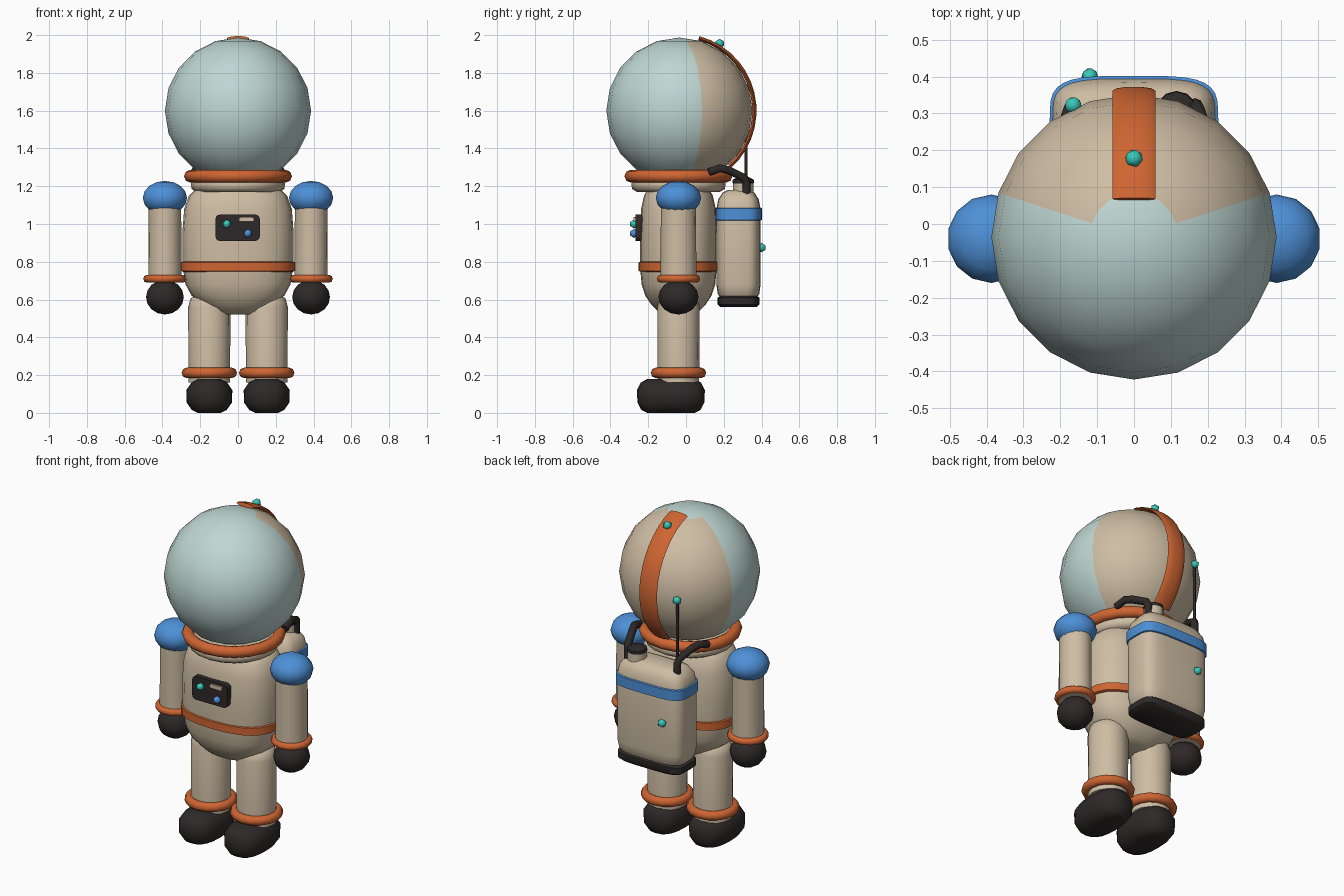
import bpy, bmesh, math
from math import sin, cos, pi, radians
from mathutils import Matrix

if "Cube" in bpy.data.objects:
    bpy.data.objects.remove(bpy.data.objects["Cube"])


def material(name, rgb):
    m = bpy.data.materials.new(name)
    m.diffuse_color = (*rgb, 1)
    m.use_nodes = True
    m.node_tree.nodes["Principled BSDF"].inputs["Base Color"].default_value = m.diffuse_color
    return m


BEIGE = material("beige fabric", (0.62, 0.51, 0.37))
GLASS = material("pale glass", (0.52, 0.68, 0.65))
ORANGE = material("orange trim", (0.62, 0.13, 0.032))
BLUE = material("blue trim", (0.075, 0.28, 0.68))
DARK = material("dark rubber", (0.028, 0.022, 0.022))
TEAL = material("teal light", (0.04, 0.58, 0.48))
CY = -0.04  # body centre in y


def finish(name, bm, *mats):
    bmesh.ops.recalc_face_normals(bm, faces=bm.faces)
    me = bpy.data.meshes.new(name)
    bm.to_mesh(me)
    bm.free()
    ob = bpy.data.objects.new(name, me)
    bpy.context.collection.objects.link(ob)
    for m in mats:
        me.materials.append(m)
    bpy.ops.object.select_all(action='DESELECT')
    ob.select_set(True)
    bpy.context.view_layer.objects.active = ob
    bpy.ops.object.shade_smooth_by_angle(angle=radians(50))
    return ob


def skin(bm, rings, closed=False):
    """Join rings of points with quads, capping the ends unless closed."""
    vs = [[bm.verts.new(p) for p in r] for r in rings]
    n = len(vs[0])
    for a, b in zip(vs, vs[1:] + (vs[:1] if closed else [])):
        for i in range(n):
            bm.faces.new((a[i], a[(i + 1) % n], b[(i + 1) % n], b[i]))
    if not closed:
        bm.faces.new(vs[0])
        bm.faces.new(vs[-1])


def loft(name, mat, x, y, profile, power=2.0, n=20):
    """Stack of superellipse sections; profile holds (z, half_x, half_y)."""
    def pt(t, z, hx, hy):
        c, s = cos(t), sin(t)
        return (x + hx * math.copysign(abs(c) ** (2 / power), c),
                y + hy * math.copysign(abs(s) ** (2 / power), s), z)
    bm = bmesh.new()
    skin(bm, [[pt(2 * pi * i / n, *row) for i in range(n)] for row in profile])
    return finish(name, bm, mat)


def torus(name, mat, x, y, z, major, minor, n=20, m=8):
    bm = bmesh.new()
    skin(bm, [[(x + (major + minor * cos(b)) * cos(a), y + (major + minor * cos(b)) * sin(a),
                z + minor * sin(b)) for b in (2 * pi * j / m for j in range(m))]
              for a in (2 * pi * i / n for i in range(n))], closed=True)
    return finish(name, bm, mat)


def ball(name, mat, loc, size, u=12, v=8):
    bm = bmesh.new()
    bmesh.ops.create_uvsphere(bm, u_segments=u, v_segments=v, radius=1,
                              matrix=Matrix.Translation(loc) @ Matrix.Diagonal((*size, 1)))
    return finish(name, bm, mat)


def light(name, mat, loc, r=0.024):
    bm = bmesh.new()
    bmesh.ops.create_icosphere(bm, subdivisions=1, radius=r, matrix=Matrix.Translation(loc))
    return finish(name, bm, mat)


def plate(name, mat, loc, size, bevel):
    """Box with corners rounded in the front view."""
    bm = bmesh.new()
    bmesh.ops.create_cube(bm, size=1, matrix=Matrix.Translation(loc) @ Matrix.Diagonal((*size, 1)))
    edges = [e for e in bm.edges if abs(e.verts[0].co.y - e.verts[1].co.y) > 1e-4]
    bmesh.ops.bevel(bm, geom=edges, offset=bevel, segments=3, profile=0.5, affect='EDGES')
    return finish(name, bm, mat)


def tube(name, mat, pts, r):
    cu = bpy.data.curves.new(name, 'CURVE')
    cu.dimensions = '3D'
    cu.bevel_depth = r
    cu.bevel_resolution = 2
    cu.use_fill_caps = True
    sp = cu.splines.new('POLY')
    sp.points.add(len(pts) - 1)
    for p, co in zip(sp.points, pts):
        p.co = (*co, 1)
    cu.materials.append(mat)
    ob = bpy.data.objects.new(name, cu)
    bpy.context.collection.objects.link(ob)


# helmet: glass globe whose back faces are the beige shell
HC = (0, -0.035, 1.60)
bm = bmesh.new()
bmesh.ops.create_uvsphere(bm, u_segments=20, v_segments=10, radius=0.387)
for f in bm.faces:
    c = f.calc_center_median()
    back = 18 < math.degrees(math.atan2(c.y, c.x)) < 162
    f.material_index = int(back and c.z < 0.387 * cos(radians(18)))
bmesh.ops.translate(bm, verts=bm.verts, vec=HC)
finish("helmet", bm, GLASS, BEIGE)

# crest strip over the back of the helmet
bm = bmesh.new()
rings = []
for k in range(15):
    a = radians(15 + 123 * k / 14)
    ring = []
    for j in range(10):
        t = 2 * pi * j / 10
        r = 0.397 + 0.012 * sin(t)
        ring.append((0.059 * cos(t), HC[1] + r * sin(a), HC[2] + r * cos(a)))
    rings.append(ring)
skin(bm, rings)
finish("helmet_crest", bm, ORANGE)
light("crest_light", TEAL, (0, 0.178, 1.955), 0.026)

# collar and neck
torus("collar", ORANGE, 0, CY, 1.253, 0.252, 0.034)
loft("neck_ring", BEIGE, 0, CY, [(1.17, 0.22, 0.22), (1.185, 0.245, 0.245),
                                 (1.21, 0.25, 0.25), (1.24, 0.24, 0.24)])

# torso and belt
loft("torso", BEIGE, 0, CY,
     [(0.52, 0.09, 0.07), (0.54, 0.14, 0.11), (0.575, 0.19, 0.145), (0.62, 0.245, 0.175),
      (0.68, 0.278, 0.195), (0.78, 0.294, 0.204), (0.95, 0.295, 0.204), (1.08, 0.285, 0.198),
      (1.15, 0.26, 0.182), (1.19, 0.22, 0.16)], 2.5, 24)
loft("belt", ORANGE, 0, CY, [(0.747, 0.29, 0.2), (0.752, 0.303, 0.211),
                             (0.797, 0.303, 0.211), (0.802, 0.29, 0.2)], 2.5, 24)

# chest panel with controls
plate("chest_panel", DARK, (-0.002, -0.232, 0.98), (0.235, 0.072, 0.14), 0.025)
plate("panel_bar", BEIGE, (0.045, -0.27, 1.024), (0.08, 0.016, 0.024), 0.008)
light("panel_teal_button", TEAL, (-0.06, -0.275, 1.0))
light("panel_blue_button", BLUE, (0.052, -0.275, 0.95))

# limbs, both sides
for s, side in ((-1, "right"), (1, "left")):
    ax, lx = 0.387 * s, 0.152 * s
    ball(side + "_shoulder", BLUE, (ax, CY, 1.138), (0.12, 0.12, 0.09), 14, 8)
    loft(side + "_arm", BEIGE, ax, CY, [(0.69, 0.088, 0.095), (1.14, 0.086, 0.093)], 2, 16)
    torus(side + "_cuff", ORANGE, ax, CY, 0.71, 0.094, 0.021, 16)
    ball(side + "_glove", DARK, (ax, CY, 0.613), (0.1, 0.106, 0.092), 12, 8)
    loft(side + "_leg", BEIGE, lx, CY, [(0.16, 0.11, 0.11), (0.56, 0.112, 0.112),
                                        (0.605, 0.1, 0.1), (0.625, 0.07, 0.07)], 2, 16)
    torus(side + "_ankle_ring", ORANGE, lx, CY, 0.212, 0.119, 0.028, 16)
    loft(side + "_boot", DARK, lx, -0.08,
         [(0, 0.06, 0.125), (0.015, 0.092, 0.156), (0.055, 0.12, 0.177), (0.12, 0.122, 0.18),
          (0.16, 0.095, 0.16), (0.18, 0.06, 0.125)], 2.6)
    # air hose from the pack to the collar
    tube(side + "_hose", DARK, [(0.165 * s, 0.318, 1.15), (0.165 * s, 0.32, 1.215),
                                (0.172 * s, 0.308, 1.245), (0.2 * s, 0.225, 1.285),
                                (0.218 * s, 0.18, 1.295), (0.228 * s, 0.12, 1.275)], 0.022)

# backpack
PY = 0.278
loft("backpack", BEIGE, 0, PY,
     [(0.60, 0.19, 0.09), (0.63, 0.212, 0.11), (0.68, 0.222, 0.117), (1.08, 0.222, 0.117),
      (1.13, 0.212, 0.107), (1.165, 0.185, 0.085), (1.18, 0.15, 0.055)], 4, 32)
loft("backpack_band", BLUE, 0, PY, [(1.018, 0.22, 0.115), (1.022, 0.229, 0.124),
                                    (1.082, 0.229, 0.124), (1.086, 0.22, 0.115)], 4, 32)
loft("backpack_base", DARK, 0, PY, [(0.56, 0.2, 0.095), (0.573, 0.218, 0.11),
                                    (0.61, 0.218, 0.11), (0.622, 0.2, 0.095)], 4.5, 32)
light("backpack_light", TEAL, (-0.12, 0.4, 0.875), 0.025)

# filler cap and antenna
loft("filler_neck", BEIGE, 0.115, 0.303, [(1.15, 0.055, 0.055), (1.215, 0.055, 0.055)], 2, 12)
loft("filler_cap", DARK, 0.115, 0.303, [(1.21, 0.05, 0.05), (1.22, 0.058, 0.058),
                                        (1.235, 0.055, 0.055), (1.248, 0.03, 0.03)], 2, 12)
tube("antenna", DARK, [(-0.165, 0.318, 1.15), (-0.165, 0.318, 1.6)], 0.008)
light("antenna_tip", TEAL, (-0.165, 0.322, 1.6), 0.025)
